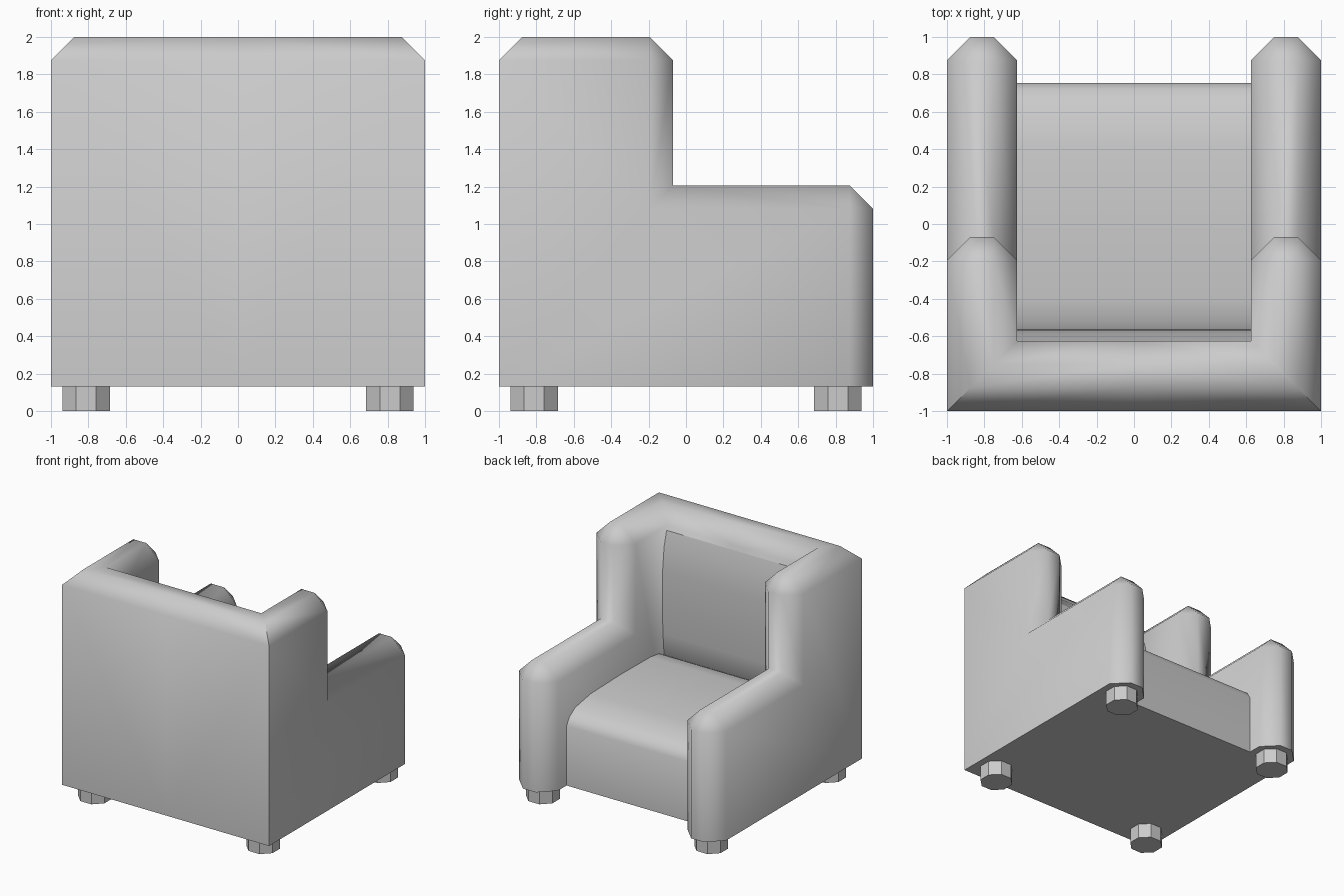
import bpy, bmesh, math

if "Cube" in bpy.data.objects:
    bpy.data.objects.remove(bpy.data.objects["Cube"])

BASE = 0.13   # underside of the upholstery
B = 0.125     # bevel width of the padded rim


def finish(name, bm, angle):
    bmesh.ops.remove_doubles(bm, verts=bm.verts, dist=0.0005)
    bmesh.ops.recalc_face_normals(bm, faces=bm.faces)
    me = bpy.data.meshes.new(name)
    bm.to_mesh(me)
    bm.free()
    ob = bpy.data.objects.new(name, me)
    bpy.context.collection.objects.link(ob)
    bpy.ops.object.select_all(action='DESELECT')
    ob.select_set(True)
    bpy.context.view_layer.objects.active = ob
    if angle:
        bpy.ops.object.shade_smooth_by_angle(angle=math.radians(angle))
    return ob


def poly(bm, pts):
    unique = [p for i, p in enumerate(pts) if p != pts[i - 1]]
    if len(unique) > 2:
        bm.faces.new([bm.verts.new(p) for p in unique])


def prism(name, profile, half_width):
    """Extrude a (y, z) outline symmetrically along x."""
    bm = bmesh.new()
    face = bm.faces.new([bm.verts.new((-half_width, y, z)) for y, z in profile])
    ext = bmesh.ops.extrude_face_region(bm, geom=[face])['geom']
    moved = [v for v in ext if isinstance(v, bmesh.types.BMVert)]
    bmesh.ops.translate(bm, verts=moved, vec=(2 * half_width, 0, 0))
    return finish(name, bm, 50)


# Shell: arms, wings and back as one padded rim, right half then mirrored
crest = [(1, BASE), (1, 1.08), (0.875, 1.205), (-0.07, 1.205), (-0.07, 1.875), (-0.195, 2)]
side = [(0.875, BASE), (0.875, 1.08), (0.875, 1.08), (-0.195, 1.08), (-0.195, 1.875), (-0.195, 1.875)]
bm = bmesh.new()
rings = [[(1, *s), (1 - B, *c), (1 - 2 * B, *c), (1 - 3 * B, *s)] for c, s in zip(crest, side)]
heights = (2 - B, 2, 2, 2 - B)
for use_x in (1, 0):  # mitred back corner, then the middle of the back
    rings.append([((1 - i * B) * use_x, -1 + i * B, z) for i, z in enumerate(heights)])
for a, b in zip(rings, rings[1:]):
    for i in range(3):
        poly(bm, [a[i], b[i], b[i + 1], a[i + 1]])
for i, edge in ((0, 1.0), (3, 1 - 3 * B)):  # outer and inner walls
    poly(bm, [r[i] for r in rings[:-1]] + [(edge, -edge, BASE)])
    poly(bm, [rings[-2][i], rings[-1][i], (0, -edge, BASE), (edge, -edge, BASE)])
inner = 1 - 3 * B
poly(bm, [(1, -1, BASE)] + rings[0] + [(inner, -inner, BASE), (0, -inner, BASE), (0, -1, BASE)])
shell = finish("armchair_shell", bm, 60)
mirror = shell.modifiers.new("Mirror", 'MIRROR')
mirror.use_axis[0] = True

# Seat with rounded front edge
prism("seat", [(-0.625, BASE), (0.755, BASE), (0.755, 0.65), (0.72, 0.71), (0.64, 0.765),
               (0.42, 0.805), (0.0, 0.815), (-0.4, 0.81), (-0.52, 0.795), (-0.565, 0.77),
               (-0.625, 0.74)], inner)

# Slightly bulging back cushion
prism("back_cushion", [(-0.63, 0.7), (-0.59, 0.75), (-0.575, 0.95), (-0.565, 1.2),
                       (-0.57, 1.5), (-0.59, 1.7), (-0.63, 1.85)], inner)

# Octagonal feet
for sx in (-1, 1):
    for sy in (-1, 1):
        bpy.ops.mesh.primitive_cylinder_add(
            vertices=8, radius=0.127 / math.cos(math.pi / 8), depth=BASE,
            location=(sx * 0.8125, sy * 0.8125, BASE / 2), rotation=(0, 0, math.pi / 8))
        foot = bpy.context.object
        foot.name = "foot"
        xs = [(foot.matrix_basis @ v.co).x for v in foot.data.vertices]
        if max(xs) - min(xs) > 0.26:  # keep a flat side facing each axis
            foot.rotation_euler.z = 0
